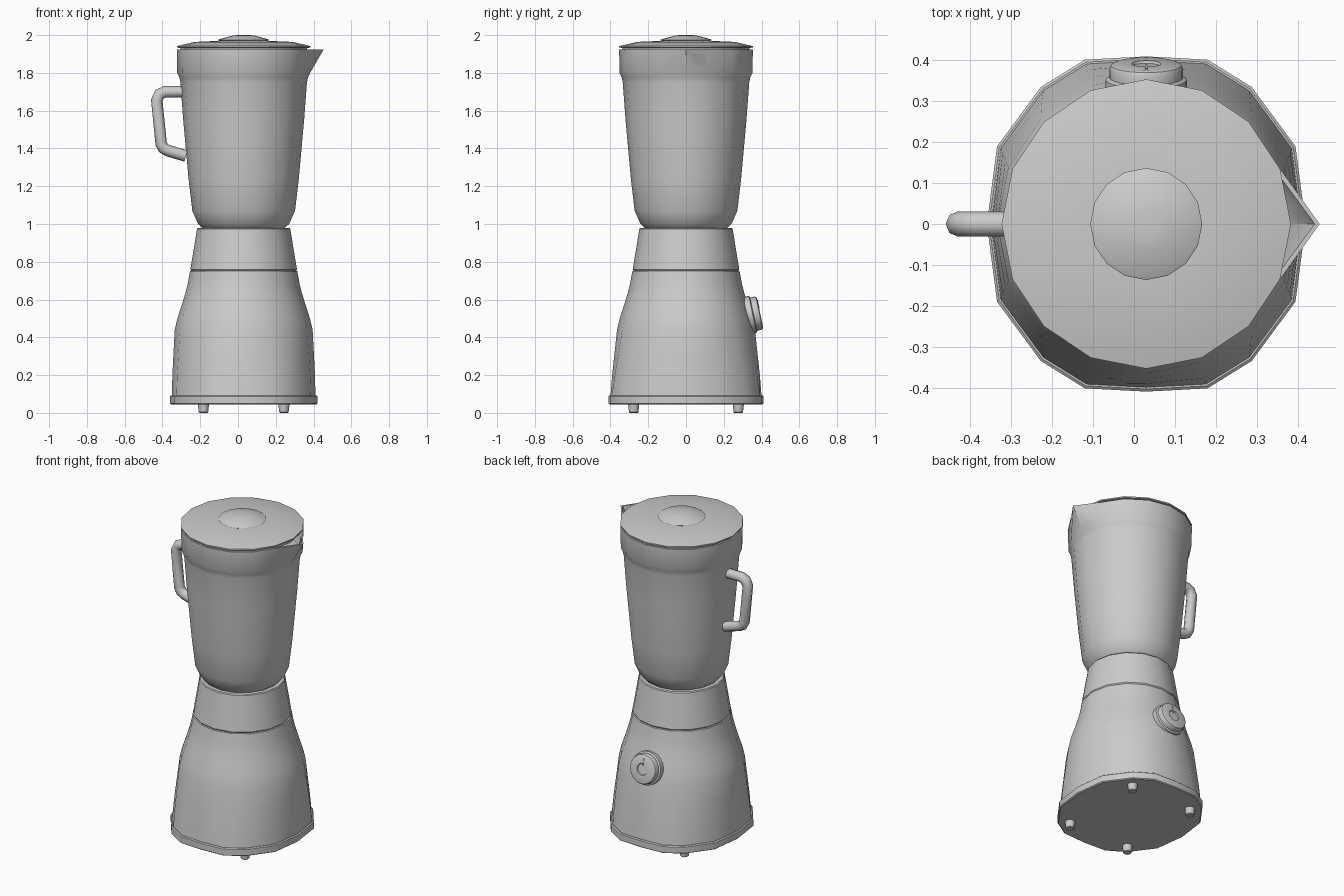
import bpy, bmesh, math
from mathutils import Vector

CX = 0.03      # axis of the body
SIDES = 16

cube = bpy.data.objects.get("Cube")
if cube:
    bpy.data.objects.remove(cube, do_unlink=True)

grey = bpy.data.materials.new("plain grey")
grey.use_nodes = True
GREY = (0.6, 0.6, 0.6, 1)
grey.diffuse_color = GREY
grey.node_tree.nodes["Principled BSDF"].inputs["Base Color"].default_value = GREY

# First quarter of the squarish foot outline, mirrored to a full ring
quarter = [(0.39, 0), (0.365, 0.19), (0.258, 0.335), (0.15, 0.402), (0, 0.41)]
half = quarter + [(-x, y) for x, y in quarter[-2::-1]]
outline = half + [(x, -y) for x, y in half[-2:0:-1]]


def ring(r, z, square=0.0, scale=1.0, n=SIDES):
    """Round ring blended towards the squarish outline."""
    pts = []
    for i in range(n):
        a = 2 * math.pi * i / n
        p = Vector((r * math.cos(a), r * math.sin(a), z))
        if square:
            q = Vector((outline[i][0] * scale, outline[i][1] * scale, z))
            p = p.lerp(q, square)
        pts.append(p)
    return pts


def finish(obj, angle):
    obj.data.materials.append(grey)
    bpy.ops.object.select_all(action="DESELECT")
    obj.select_set(True)
    bpy.context.view_layer.objects.active = obj
    bpy.ops.object.shade_smooth_by_angle(angle=math.radians(angle))
    return obj


def loft(name, rings, location=(CX, 0, 0), angle=35):
    """Skin a stack of rings and cap both ends."""
    bm = bmesh.new()
    loops = [[bm.verts.new(p) for p in pts] for pts in rings]
    for a, b in zip(loops, loops[1:]):
        n = len(a)
        for i in range(n):
            j = (i + 1) % n
            bm.faces.new((a[i], a[j], b[j], b[i]))
    bm.faces.new(loops[0][::-1])
    bm.faces.new(loops[-1])
    bmesh.ops.recalc_face_normals(bm, faces=bm.faces[:])
    mesh = bpy.data.meshes.new(name)
    bm.to_mesh(mesh)
    bm.free()
    obj = bpy.data.objects.new(name, mesh)
    bpy.context.collection.objects.link(obj)
    obj.location = location
    return finish(obj, angle)


def turned(name, profile, n=SIDES, **kw):
    return loft(name, [ring(r, z, n=n) for r, z in profile], **kw)


# Base plate and motor housing
loft("base_plate", [ring(0, 0.045, 1, 0.985), ring(0, 0.05, 1),
                    ring(0, 0.088, 1), ring(0, 0.093, 1, 0.985)])
loft("motor_housing", [
    ring(0, 0.09, 1, 0.975),
    ring(0.38, 0.2, 0.7, 0.965),
    ring(0.372, 0.32, 0.35, 0.95),
    ring(0.365, 0.44),
    ring(0.351, 0.5),
    ring(0.328, 0.57),
    ring(0.307, 0.64),
    ring(0.297, 0.68),
    ring(0.284, 0.75),
    ring(0.278, 0.753)])

# Collar between the housing and the jar
turned("collar", [(0.275, 0.748), (0.282, 0.76), (0.264, 0.87), (0.247, 0.974),
                  (0.242, 0.979)])

# Jar with a thin rim; the rim is pulled out to a pouring lip on the left side
jar = [(0.215, 0.975), (0.226, 0.987), (0.241, 1.0), (0.272, 1.07), (0.292, 1.24),
       (0.32, 1.55), (0.335, 1.75), (0.34, 1.775), (0.352, 1.8), (0.354, 1.925),
       (0.342, 1.925), (0.338, 1.81), (0.325, 1.78)]
jar_rings = [ring(r, z) for r, z in jar]
for pts in jar_rings[9:11]:
    pts[0].x += 0.07
loft("jar", jar_rings)

# Lid and its cap
turned("lid", [(0.335, 1.91), (0.335, 1.932), (0.354, 1.934), (0.354, 1.942),
               (0.26, 1.964), (0.12, 1.97)])
turned("lid_cap", [(0.12, 1.965), (0.137, 1.974), (0.13, 1.978), (0.06, 1.997),
                   (0.035, 2.0)])

# Feet
for sx, side in ((-1, "right"), (1, "left")):
    for sy, end in ((-1, "front"), (1, "back")):
        turned(f"foot_{end}_{side}",
               [(0.021, 0), (0.025, 0.004), (0.03, 0.05)],
               n=12, location=(CX + sx * 0.213, sy * 0.277, 0))

# Handle: a bent tube swept along a path
path = [(-0.29, 1.7), (-0.385, 1.7), (-0.415, 1.688), (-0.43, 1.655),
        (-0.407, 1.425), (-0.395, 1.402), (-0.37, 1.388), (-0.275, 1.36)]
curve = bpy.data.curves.new("handle", "CURVE")
curve.dimensions = "3D"
curve.bevel_depth = 0.031
curve.bevel_resolution = 2
curve.use_fill_caps = True
spline = curve.splines.new("POLY")
spline.points.add(len(path) - 1)
for point, (x, z) in zip(spline.points, path):
    point.co = (x, 0, z, 1)
handle = bpy.data.objects.new("handle", curve)
bpy.context.collection.objects.link(handle)
bpy.ops.object.select_all(action="DESELECT")
handle.select_set(True)
bpy.context.view_layer.objects.active = handle
bpy.ops.object.convert(target="MESH")
finish(bpy.context.object, 50)

# Speed knob on the back, tilted to follow the housing
tilt = math.radians(-78)
knob = turned("speed_knob", [
    (0.1, -0.08), (0.1, -0.04), (0.09, -0.035), (0.09, -0.012), (0.086, -0.004),
    (0.077, 0), (0.036, 0), (0.033, -0.006)],
    n=24, location=(CX, 0.392, 0.53))
knob.rotation_euler = (tilt, 0, 0)

# Pointer mark on the knob face
bpy.ops.mesh.primitive_cube_add(size=1)
mark = bpy.context.object
mark.name = "knob_pointer"
mark.scale = (0.006, 0.045, 0.006)
mark.rotation_euler = (tilt, 0, 0)
mark.location = knob.location + knob.rotation_euler.to_matrix() @ Vector((0, -0.045, 0))
finish(mark, 30)
